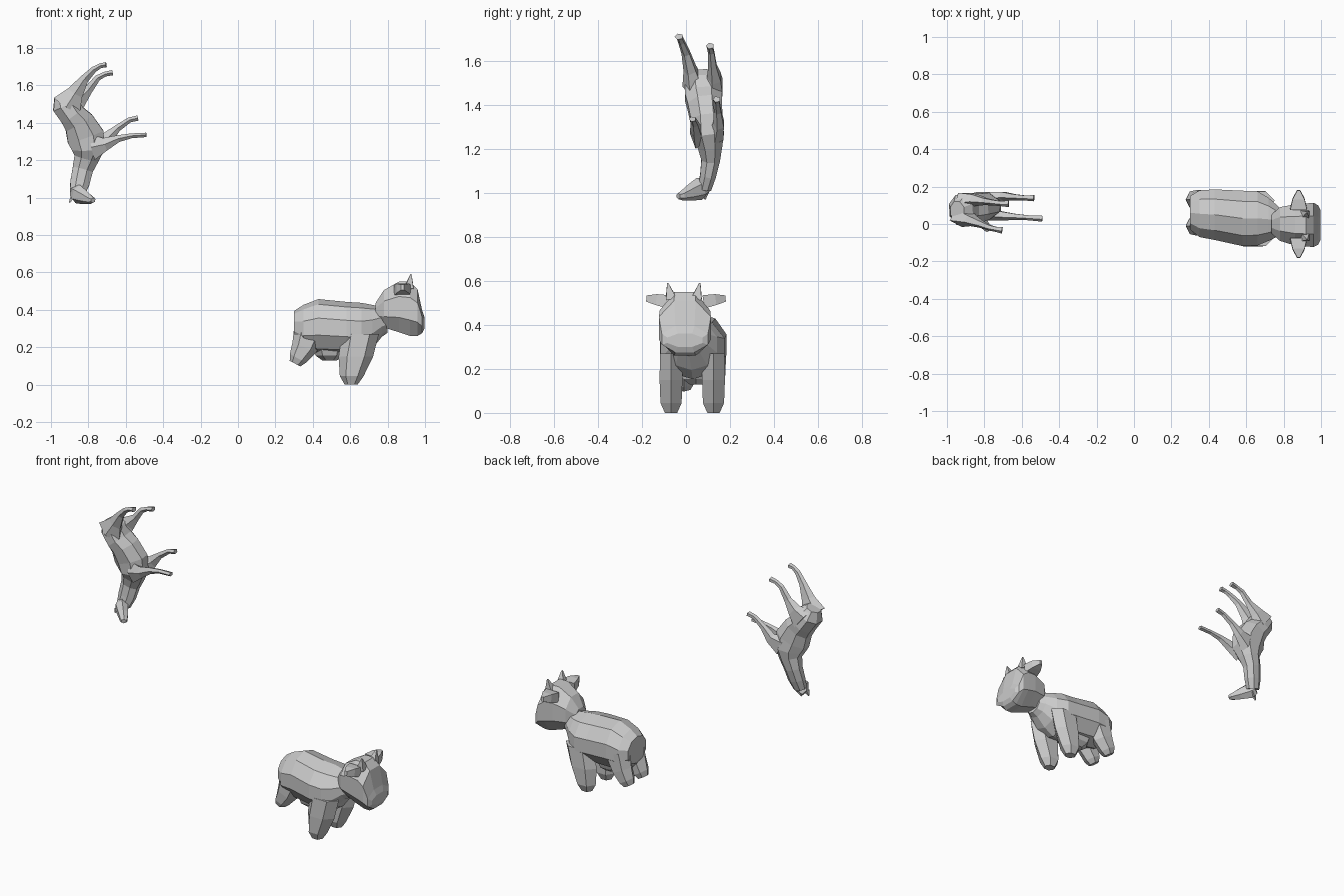
import bpy, bmesh, math
from mathutils import Vector


def loft(name, rings, n=8, side=(0, 1, 0), axis=None):
    """Low-poly skin through rings (x, y, z, half_width, half_depth)."""
    bm = bmesh.new()
    pts = [Vector(r[:3]) for r in rings]
    k = 1 / math.cos(math.pi / n)
    loops = []
    for i, r in enumerate(rings):
        t = Vector(axis) if axis else pts[min(i + 1, len(pts) - 1)] - pts[max(i - 1, 0)]
        t.normalize()
        u = Vector(side)
        u = (u - t * u.dot(t)).normalized()
        v = t.cross(u)
        loop = []
        for j in range(n):
            a = 2 * math.pi * (j + 0.5) / n
            loop.append(bm.verts.new(pts[i] + u * math.cos(a) * r[3] * k + v * math.sin(a) * r[4] * k))
        loops.append(loop)
    for p, q in zip(loops, loops[1:]):
        for j in range(n):
            bm.faces.new((p[j], p[(j + 1) % n], q[(j + 1) % n], q[j]))
    bm.faces.new(loops[0][::-1])
    bm.faces.new(loops[-1])
    bmesh.ops.recalc_face_normals(bm, faces=bm.faces)
    me = bpy.data.meshes.new(name)
    bm.to_mesh(me)
    bm.free()
    ob = bpy.data.objects.new(name, me)
    bpy.context.collection.objects.link(ob)
    return ob


X = (1, 0, 0)

# Cow: barrel body, rings along x
loft("cow_body", [
    (0.30, 0.06, 0.31, 0.09, 0.08),
    (0.35, 0.055, 0.30, 0.125, 0.12),
    (0.43, 0.05, 0.31, 0.135, 0.14),
    (0.58, 0.03, 0.30, 0.148, 0.135),
    (0.66, 0.03, 0.295, 0.145, 0.135),
    (0.72, 0.025, 0.31, 0.115, 0.11),
    (0.77, 0.015, 0.335, 0.08, 0.075),
    (0.80, 0.01, 0.34, 0.06, 0.06)], n=10, axis=X)

# Cow head with broad muzzle
loft("cow_head", [
    (0.735, 0, 0.39, 0.05, 0.045),
    (0.78, 0, 0.405, 0.09, 0.10),
    (0.86, -0.005, 0.415, 0.11, 0.135),
    (0.92, -0.005, 0.405, 0.115, 0.145),
    (0.96, -0.005, 0.385, 0.118, 0.125),
    (0.985, -0.005, 0.335, 0.105, 0.06),
    (0.997, -0.005, 0.33, 0.08, 0.03)], n=8, axis=X)

# Cow ears and horns
for s, tag in ((-1, "left"), (1, "right")):
    loft("cow_ear_" + tag, [
        (0.88, s * 0.08, 0.505, 0.045, 0.03),
        (0.88, s * 0.135, 0.515, 0.032, 0.025),
        (0.88, s * 0.18, 0.52, 0.008, 0.014)], n=4, side=X)
    loft("cow_horn_" + tag, [
        (0.915, s * 0.058 - 0.01, 0.52, 0.024, 0.024),
        (0.925, s * 0.073 - 0.01, 0.59, 0.003, 0.003)], n=4, side=X)

# Cow legs
for y, yr, tag in ((-0.068, -0.01, "left"), (0.125, 0.13, "right")):
    loft("cow_front_leg_" + tag, [
        (0.655, y, 0.27, 0.05, 0.085),
        (0.63, y, 0.15, 0.052, 0.08),
        (0.608, y, 0.045, 0.048, 0.055),
        (0.605, y, 0.0, 0.028, 0.03)], n=6, axis=(0, 0, -1))
    loft("cow_rear_leg_" + tag, [
        (0.39, yr, 0.30, 0.052, 0.08),
        (0.355, yr, 0.20, 0.05, 0.06),
        (0.32, yr, 0.14, 0.044, 0.042),
        (0.305, yr, 0.112, 0.03, 0.028)], n=6)

# Cow udder
loft("cow_udder", [
    (0.49, 0.045, 0.20, 0.075, 0.08),
    (0.49, 0.045, 0.155, 0.06, 0.065),
    (0.49, 0.045, 0.13, 0.03, 0.035)], n=6, axis=(0, 0, -1))

# Diving horse: rump to poll
loft("horse_body_and_neck", [
    (-0.945, 0.07, 1.545, 0.05, 0.04),
    (-0.925, 0.075, 1.50, 0.08, 0.072),
    (-0.885, 0.08, 1.44, 0.085, 0.07),
    (-0.85, 0.085, 1.40, 0.078, 0.082),
    (-0.815, 0.095, 1.325, 0.072, 0.10),
    (-0.80, 0.10, 1.26, 0.073, 0.088),
    (-0.81, 0.11, 1.21, 0.055, 0.066),
    (-0.83, 0.112, 1.15, 0.042, 0.055),
    (-0.845, 0.10, 1.08, 0.036, 0.052),
    (-0.86, 0.085, 1.02, 0.03, 0.04)], n=8)

# Horse head, turned to the front
loft("horse_head", [
    (-0.875, 0.09, 1.03, 0.025, 0.035),
    (-0.855, 0.06, 1.018, 0.036, 0.045),
    (-0.815, 0.015, 1.0, 0.028, 0.032),
    (-0.785, -0.02, 0.987, 0.021, 0.019),
    (-0.775, -0.035, 0.985, 0.014, 0.012)], n=6, side=(0.78, 0.62, 0))

# Horse ears
for dx, dy in ((-0.012, -0.015), (0.02, 0.012)):
    loft("horse_ear", [
        (-0.875 + dx, 0.075 + dy, 1.0, 0.014, 0.01),
        (-0.89 + dx, 0.075 + dy, 0.972, 0.003, 0.003)], n=4)

# Horse legs
legs = {
    "horse_hind_leg_left": [
        (-0.915, 0.035, 1.49, 0.042, 0.07), (-0.87, 0.02, 1.56, 0.026, 0.038),
        (-0.82, 0.0, 1.635, 0.017, 0.02), (-0.77, -0.02, 1.685, 0.013, 0.014),
        (-0.735, -0.028, 1.705, 0.012, 0.011), (-0.705, -0.032, 1.71, 0.016, 0.012)],
    "horse_hind_leg_right": [
        (-0.905, 0.125, 1.48, 0.042, 0.07), (-0.85, 0.13, 1.525, 0.028, 0.038),
        (-0.80, 0.122, 1.575, 0.017, 0.02), (-0.75, 0.115, 1.64, 0.013, 0.014),
        (-0.71, 0.11, 1.66, 0.012, 0.011), (-0.67, 0.11, 1.668, 0.016, 0.012)],
    "horse_front_leg_left": [
        (-0.78, 0.055, 1.27, 0.03, 0.06), (-0.71, 0.045, 1.285, 0.022, 0.03),
        (-0.64, 0.04, 1.315, 0.015, 0.016), (-0.57, 0.035, 1.33, 0.012, 0.011),
        (-0.49, 0.03, 1.335, 0.014, 0.01)],
    "horse_front_leg_right": [
        (-0.77, 0.14, 1.28, 0.03, 0.06), (-0.70, 0.15, 1.315, 0.022, 0.03),
        (-0.645, 0.145, 1.37, 0.015, 0.016), (-0.58, 0.14, 1.415, 0.012, 0.012),
        (-0.535, 0.14, 1.425, 0.015, 0.012)],
}
for name, rings in legs.items():
    loft(name, rings, n=5)
